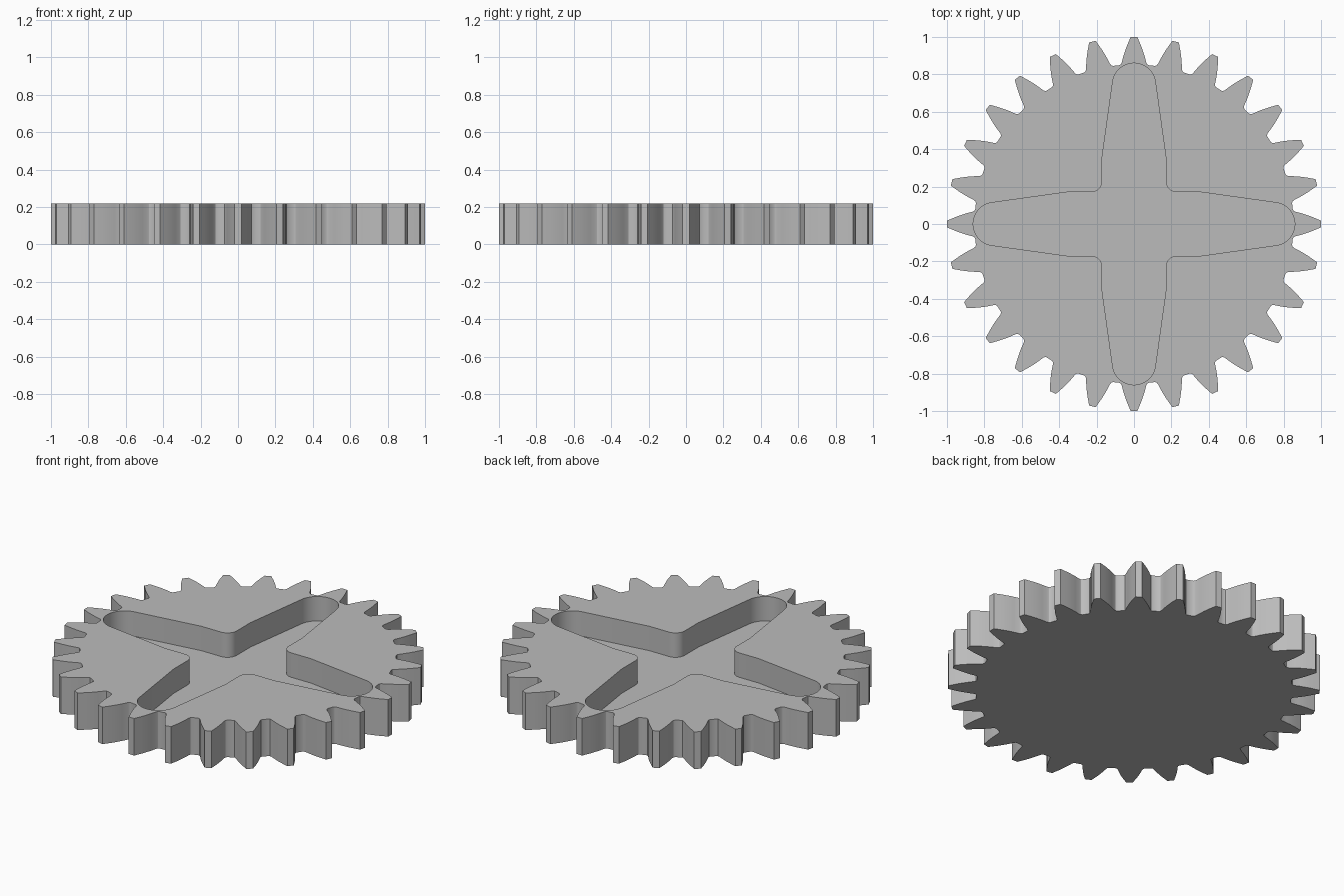
import bpy, bmesh, math
from mathutils import Matrix, Vector

if "Cube" in bpy.data.objects:
    bpy.data.objects.remove(bpy.data.objects["Cube"])

TEETH = 28
HEIGHT = 0.22
FLOOR = 0.075

grey = bpy.data.materials.new("grey")
grey.diffuse_color = (0.5, 0.5, 0.5, 1)
grey.use_nodes = True
grey.node_tree.nodes["Principled BSDF"].inputs["Base Color"].default_value = grey.diffuse_color


def rotated_copies(points, count):
    """Repeat a clockwise run of points around the origin."""
    out = []
    for i in range(count):
        rot = Matrix.Rotation(-2 * math.pi * i / count, 2)
        out += [rot @ Vector(p) for p in points]
    return out


def prism(name, outline, z0, z1):
    """Extrude a clockwise outline upward into a closed solid."""
    bm = bmesh.new()
    face = bm.faces.new([bm.verts.new((p.x, p.y, z0)) for p in outline])
    ext = bmesh.ops.extrude_face_region(bm, geom=[face], use_keep_orig=True)
    top = [v for v in ext["geom"] if isinstance(v, bmesh.types.BMVert)]
    bmesh.ops.translate(bm, verts=top, vec=(0, 0, z1 - z0))
    bmesh.ops.recalc_face_normals(bm, faces=bm.faces)
    mesh = bpy.data.meshes.new(name)
    bm.to_mesh(mesh)
    bm.free()
    mesh.materials.append(grey)
    obj = bpy.data.objects.new(name, mesh)
    bpy.context.collection.objects.link(obj)
    return obj


def arc(cx, cy, r, start, end, steps):
    angles = [math.radians(start + (end - start) * i / steps) for i in range(steps + 1)]
    return [(cx + r * math.cos(a), cy + r * math.sin(a)) for a in angles]


# Toothed wheel: one tooth with curved flanks and rounded roots
flank = [(0.018, 1.0), (0.025, 0.983), (0.037, 0.955), (0.048, 0.925),
         (0.058, 0.893), (0.066, 0.862), (0.071, 0.853), (0.078, 0.849)]
tooth = [(-x, y) for x, y in reversed(flank)] + flank
gear = prism("gear_wheel", rotated_copies(tooth, TEETH), 0, HEIGHT)

# Cross-shaped pocket: round arm end, tapered sides, filleted inner corner
arm = ([(-0.17, 0.36)] + arc(0, 0.745, 0.115, 172, 8, 20) + [(0.17, 0.36)]
       + arc(0.23, 0.23, 0.06, 180, 270, 8))
cutter = prism("pocket_cutter", rotated_copies(arm, 4), FLOOR, HEIGHT + 0.1)
cutter.hide_render = True
cutter.hide_viewport = True

cut = gear.modifiers.new("pocket", "BOOLEAN")
cut.operation = "DIFFERENCE"
cut.solver = "EXACT"
cut.object = cutter

# Smooth curved walls, crisp rims
bpy.context.view_layer.objects.active = gear
gear.select_set(True)
bpy.ops.object.modifier_apply(modifier=cut.name)
bpy.data.objects.remove(cutter)
bpy.ops.object.shade_smooth_by_angle(angle=math.radians(30))
